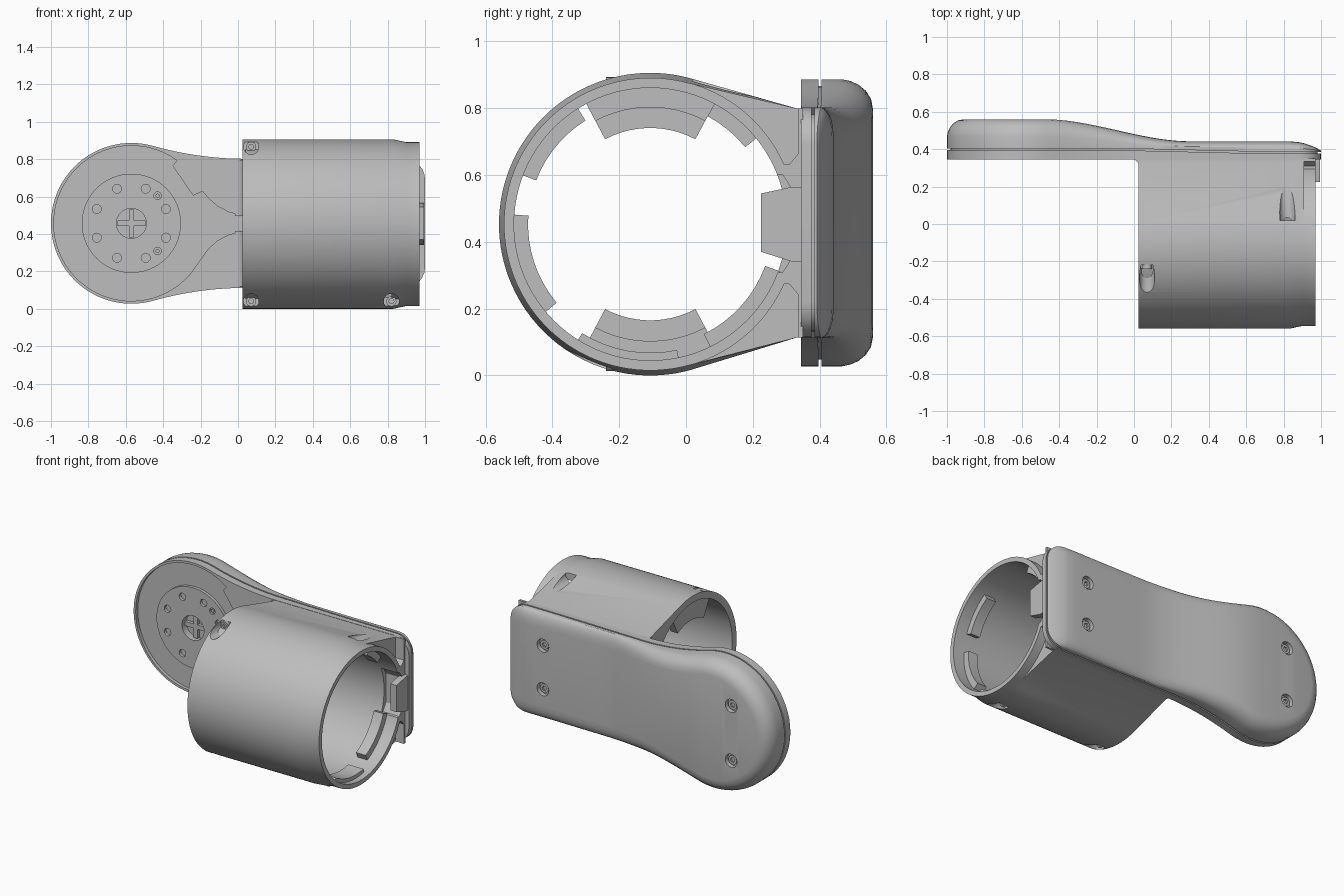
import bpy, bmesh, math
from math import sin, cos, radians

cube = bpy.data.objects.get("Cube")
if cube:
    bpy.data.objects.remove(cube)

grey = bpy.data.materials.new("mid_grey")
grey.use_nodes = True
grey.diffuse_color = (0.51, 0.51, 0.51, 1)
grey.node_tree.nodes["Principled BSDF"].inputs["Base Color"].default_value = (0.51, 0.51, 0.51, 1)

MID = 0.457            # height of the symmetry line
HUB = -0.57            # x of the round end
TUBE_Y, TUBE_R, BORE = -0.107, 0.453, 0.408


def loft(name, loops, strips=False):
    """Bridge closed loops and cap both ends; strips caps follow a curved top."""
    bm = bmesh.new()
    rings = [[bm.verts.new(p) for p in loop] for loop in loops]
    n = len(rings[0])
    for a, b in zip(rings, rings[1:]):
        for i in range(n):
            j = (i + 1) % n
            bm.faces.new((a[i], a[j], b[j], b[i]))
    for ring in (rings[0], rings[-1]):
        if strips:
            bm.faces.new((ring[0], ring[1], ring[-1]))
            for i in range(1, n // 2):
                bm.faces.new((ring[i], ring[i + 1], ring[n - i - 1], ring[n - i]))
        else:
            bm.faces.new(ring)
    bmesh.ops.recalc_face_normals(bm, faces=bm.faces)
    mesh = bpy.data.meshes.new(name)
    bm.to_mesh(mesh)
    bm.free()
    obj = bpy.data.objects.new(name, mesh)
    bpy.context.collection.objects.link(obj)
    mesh.materials.append(grey)
    return obj


def prism_y(name, pts, y0, y1):
    return loft(name, [[(x, y, z) for x, z in pts] for y in (y0, y1)])


def prism_x(name, pts, x0, x1):
    return loft(name, [[(x, y, z) for y, z in pts] for x in (x0, x1)])


def arc(cx, cz, r, start, end, steps):
    return [(cx + r * cos(radians(start + (end - start) * i / steps)),
             cz + r * sin(radians(start + (end - start) * i / steps)))
            for i in range(steps + 1)]


def disc(cx, cz, r, steps=32):
    return arc(cx, cz, r, 0, 360, steps)[:-1]


def cut(target, cutters):
    """Subtract each cutter, then discard it."""
    bpy.context.view_layer.objects.active = target
    for c in cutters:
        c.hide_render = True
        m = target.modifiers.new("cut", "BOOLEAN")
        m.operation, m.solver, m.object = "DIFFERENCE", "EXACT", c
        bpy.ops.object.modifier_apply(modifier=m.name)
        bpy.data.objects.remove(c)


def smooth(t):
    t = min(max(t, 0), 1)
    return t * t * (3 - 2 * t)


def base(x):           # parting line between plate and cover
    return 0.405 - 0.02 * smooth((x + 0.3) / 1.2)


def crown(x):          # back surface of the cover, dropping off at the square end
    return 0.56 - 0.118 * smooth((x + 0.48) / 0.78) - 0.04 * max(0, (x - 0.84) / 0.16) ** 1.6


def outline(d):
    """Paddle outline inset by d: round end, neck, rounded square end."""
    upper = arc(HUB, 0, 0.43 - d, 180, 75, 18)
    for i in range(1, 28):
        x = -0.459 + 1.34 * i / 27
        flare = max(0, 1 - (x + 0.459) / 0.5) ** 2
        upper.append((x, 0.345 + 0.07 * flare - d))
    r = max(0.11 - d, 0.01)
    upper += arc(1 - d - r, 0.345 - d - r, r, 90, 0, 6)
    lower = [(x, -z) for x, z in reversed(upper[1:])]
    return [(x, z + MID) for x, z in upper + lower]


# Flat arm plate with a shallow recess that funnels towards the tube
plate = loft("arm_plate", [[(x, 0.345, z) for x, z in outline(0)],
                           [(x, base(x) - 0.009, z) for x, z in outline(0)]], True)
recess = arc(HUB, MID, 0.415, 54, 308, 48) + [
    (-0.26, 0.18), (-0.21, 0.25), (-0.16, 0.32), (-0.11, 0.365), (-0.05, 0.397), (0.03, 0.417),
    (0.03, 0.497), (-0.05, 0.517), (-0.11, 0.549), (-0.16, 0.593), (-0.19, 0.628),
    (-0.24, 0.605), (-0.35, 0.765)]
cut(plate, [prism_y("recess_cutter", recess, 0.3, 0.367),
            prism_y("hub_cutter", disc(HUB, MID, 0.08), 0.3, 0.5)])

# Spacer sitting in the parting groove
loft("parting_spacer", [[(x, base(x) + o, z) for x, z in outline(0.02)]
                        for o in (-0.012, 0.004)], True)

# Raised mounting disc with a bolt circle
mount = prism_y("mounting_disc", disc(HUB, MID, 0.265, 64), 0.347, 0.375)
holes = [prism_y("hole", disc(HUB, MID, 0.08), 0.3, 0.5)]
for k in range(8):
    a = radians(22.5 + 45 * k)
    holes.append(prism_y("hole", disc(HUB + 0.2 * cos(a), MID + 0.2 * sin(a), 0.024, 16), 0.3, 0.366))
for s in (-1, 1):
    holes.append(prism_y("hole", disc(-0.43, MID + 0.148 * s, 0.02, 16), 0.3, 0.36))
cut(mount, holes)
for s in (-1, 1):
    prism_y("disc_screw", disc(-0.43, MID + 0.148 * s, 0.011, 12), 0.35, 0.362)
# Four-spoke shaft socket inside the hub
for w, h in ((0.075, 0.014), (0.014, 0.075)):
    prism_y("shaft_spoke", [(HUB - w, MID - h), (HUB + w, MID - h),
                            (HUB + w, MID + h), (HUB - w, MID + h)], 0.372, 0.41)

# Domed back cover with soft edges
profile = [(0, 0), (0, 0.4), (0.005, 0.56), (0.016, 0.72), (0.034, 0.86), (0.058, 0.96), (0.09, 1)]
cover = loft("back_cover", [[(x, base(x) + (crown(x) - base(x)) * f, z) for x, z in outline(d)]
                            for d, f in profile], True)
holes, screws = [], []
for x, dz in ((0.73, 0.143), (-0.72, 0.18)):
    for s in (-1, 1):
        z, top = MID + s * dz, crown(x)
        holes.append(prism_y("hole", disc(x, z, 0.043, 24), top - 0.03, 0.7))
        ring = prism_y("cover_screw", disc(x, z, 0.03, 20), top - 0.032, top - 0.014)
        screws.append((ring, x, z, top))
cut(cover, holes)
for ring, x, z, top in screws:
    cut(ring, [prism_y("socket", disc(x, z, 0.016, 6), top - 0.026, 0.7)])

# Tube housing: round barrel flaring tangentially into the plate, necked at the open end
sections = []
for x, r in ((0.025, TUBE_R), (0.83, TUBE_R), (0.9, 0.438), (0.97, 0.438)):
    ring = arc(TUBE_Y, TUBE_R, r, 75, 285, 72)
    ring += [(0.33, 0.113), (0.35, 0.113), (0.35, 0.8), (0.33, 0.8)]
    sections.append([(x, y, z) for y, z in ring])
tube = loft("tube_housing", sections)
slot = [(0.15, 0.29), (0.29, 0.31), (0.322, 0.36), (0.322, 0.55), (0.29, 0.6), (0.15, 0.62)]
cutters = [prism_x("bore", disc(TUBE_Y, TUBE_R, BORE, 96), -0.2, 1.2),
           prism_x("end_slot", slot, 0.85, 1.1)]
# Scoops that leave the open end as a round rim beside the plate
for s in (-1, 1):
    scoop = arc(TUBE_Y, 0, 0.439, 77, 24, 16) + [(0.31, 0.18), (0.335, 0.21), (0.335, 0.5), (-0.02, 0.5)]
    cutters.append(prism_x("scoop", [(y, TUBE_R + s * z) for y, z in scoop], 0.91, 1.1))
# Tangential screw pockets in the barrel wall
for x, z, y0, y1 in ((0.07, 0.866, -0.7, -0.22), (0.07, 0.04, -0.7, -0.22),
                     (0.82, 0.04, -0.7, -0.22), (0.82, 0.876, 0.02, 0.23)):
    cutters.append(prism_y("pocket", disc(x, z, 0.041, 24), y0, y1))
cut(tube, cutters)
for x, z in ((0.07, 0.866), (0.07, 0.04), (0.82, 0.04)):
    ring = prism_y("tube_screw", disc(x, z, 0.027, 20), -0.24, -0.215)
    cut(ring, [prism_y("socket", disc(x, z, 0.014, 6), -0.3, -0.225)])

# Small fillet where the barrel meets the arm plate, open at the funnel
fillet = [(0.03, 0.35)] + arc(-0.015, 0.305, 0.042, 90, 0, 6)
for z0, z1 in ((0.12, 0.417), (0.497, 0.795)):
    loft("plate_fillet", [[(x, y, z) for x, y in fillet] for z in (z0, z1)])


def sector(name, r0, r1, a0, a1, x0, x1):
    steps = max(4, int((a1 - a0) / 5))
    pts = arc(TUBE_Y, TUBE_R, r1, a0, a1, steps) + arc(TUBE_Y, TUBE_R, r0, a1, a0, steps)
    return prism_x(name, pts, x0, x1)


# Short locating pads and stop tabs inside the bore
for a0, a1 in ((39, 62), (122, 159), (176, 220), (296, 340)):
    sector("locating_pad", 0.366, 0.415, a0, a1, 0.82, 0.89)
for a in (90, 270):
    sector("stop_tab", 0.288, 0.36, a - 28, a + 28, 0.04, 0.09)
    sector("stop_ledge", 0.35, 0.415, a - 28, a + 28, 0.04, 0.14)
sector("end_ledge", 0.385, 0.415, 238, 282, 0.82, 0.93)

# Connector tongue at the open end
prism_x("connector_tongue", [(0.225, 0.37), (0.225, 0.545), (0.32, 0.565), (0.36, 0.565),
                             (0.36, 0.34), (0.32, 0.34)], 0.95, 0.995)

# Smooth shading with crisp edges
bpy.ops.object.select_all(action="DESELECT")
for obj in bpy.context.scene.objects:
    if obj.type == "MESH":
        obj.select_set(True)
        bpy.context.view_layer.objects.active = obj
bpy.ops.object.shade_smooth_by_angle(angle=radians(30))
